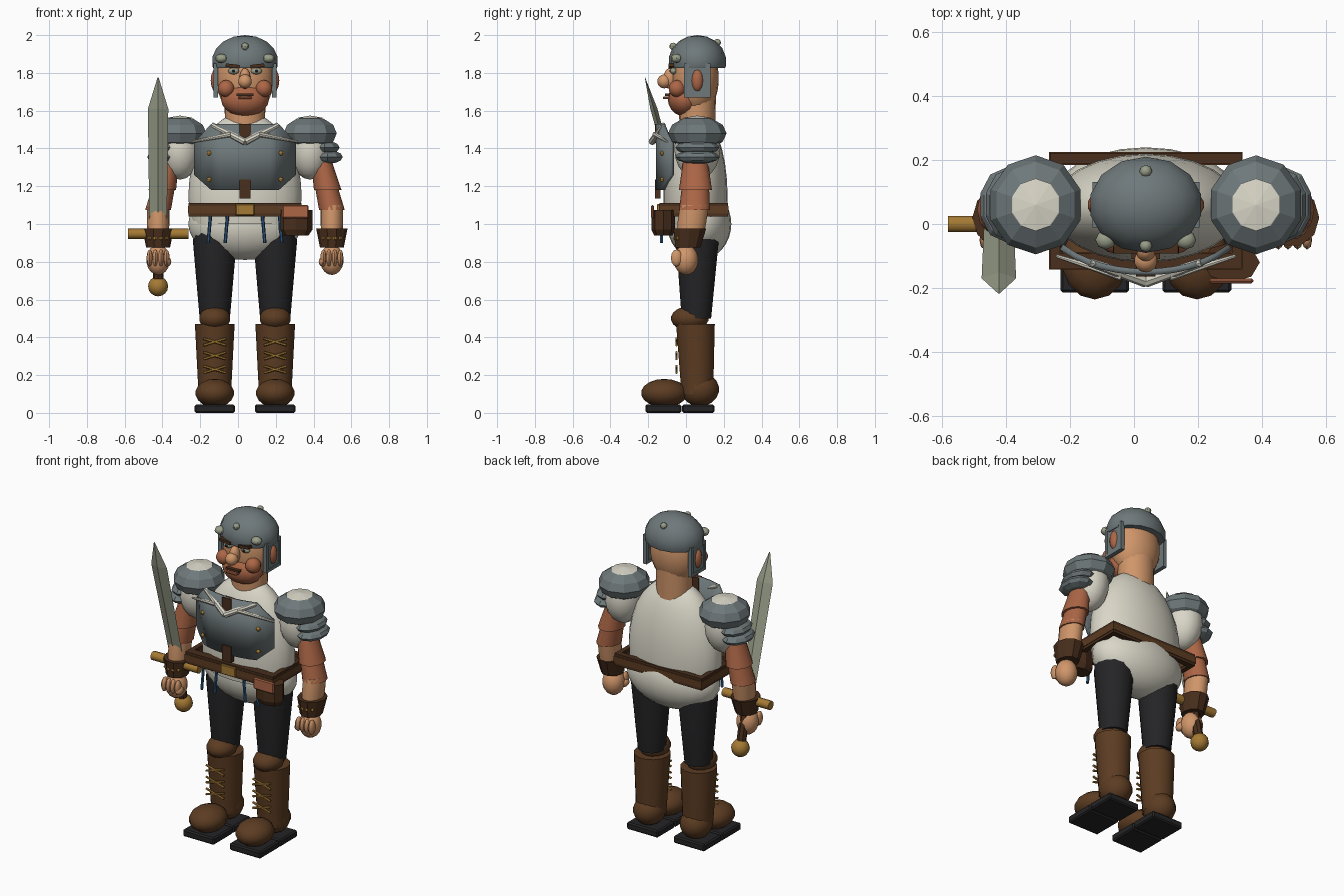
import bpy, bmesh
from math import sin, cos, tau, sqrt, radians
from mathutils import Vector, Matrix

if "Cube" in bpy.data.objects:
    bpy.data.objects.remove(bpy.data.objects["Cube"])


def material(name, code):
    """Make a flat material from a display colour code."""
    display = [channel / 255 for channel in bytes.fromhex(code)]
    colour = [((c + .055) / 1.055) ** 2.4 for c in display] + [1]
    made = bpy.data.materials.new(name)
    made.use_nodes = True
    made.diffuse_color = colour
    made.node_tree.nodes["Principled BSDF"].inputs["Base Color"].default_value = colour
    return made


cream = material("cream cloth", "dad7c8")
steel = material("steel", "6e787a")
skin = material("skin", "d0966a")
ruddy = material("ruddy cloth and cheeks", "ac6646")
brown = material("boot leather", "5c3c22")
dark = material("dark leather", "482e1c")
black = material("black cloth", "242426")
brass = material("brass", "a57a34")
pale = material("pale metal", "989d88")
blue = material("blue cord", "2d5882")

CENTRE = Matrix.Translation((.037, 0, 0))  # middle of the body
SIDES = (-1, 1)
LEG, ARM, SHOULDER = .16, .46, .345  # sideways distance of the limbs
DEPTH = .06  # how far back the spine lies


def finish(name, bm, mat, smooth=True):
    bmesh.ops.recalc_face_normals(bm, faces=bm.faces[:])
    bm.transform(CENTRE)
    mesh = bpy.data.meshes.new(name)
    bm.to_mesh(mesh)
    bm.free()
    mesh.materials.append(mat)
    part = bpy.data.objects.new(name, mesh)
    bpy.context.collection.objects.link(part)
    if smooth:
        bpy.ops.object.select_all(action="DESELECT")
        part.select_set(True)
        bpy.context.view_layer.objects.active = part
        bpy.ops.object.shade_smooth_by_angle(angle=radians(42))
    return part


def place(centre, size):
    return Matrix.Translation(centre) @ Matrix.Diagonal((*size, 1))


def ball(name, mat, centre, radii, sides=14, cut=None, smooth=True):
    """Ellipsoid, or a dome when everything below the cut height is removed."""
    bm = bmesh.new()
    bmesh.ops.create_uvsphere(bm, u_segments=sides, v_segments=max(6, sides * 2 // 3),
                              radius=1, matrix=place(centre, radii))
    if cut:
        cutting = bmesh.ops.bisect_plane(bm, geom=bm.verts[:] + bm.edges[:] + bm.faces[:], dist=1e-5,
                                         plane_co=(0, 0, cut), plane_no=(0, 0, 1), clear_inner=True)
        rim = [e for e in cutting["geom_cut"] if isinstance(e, bmesh.types.BMEdge)]
        bmesh.ops.contextual_create(bm, geom=rim)
    return finish(name, bm, mat, smooth)


def bead(name, mat, centre, radius, sides=8):
    return ball(name, mat, centre, (radius,) * 3, sides)


def box(name, mat, centre, size, bevel=0, tilt=0):
    bm = bmesh.new()
    turned = Matrix.Translation(centre) @ Matrix.Rotation(tilt, 4, "Y") @ Matrix.Diagonal((*size, 1))
    bmesh.ops.create_cube(bm, size=1, matrix=turned)
    if bevel:
        bmesh.ops.bevel(bm, geom=bm.edges[:], offset=bevel, segments=1, affect="EDGES")
    return finish(name, bm, mat, smooth=False)


def tube(name, mat, rings, depth=1, sides=14, smooth=True):
    """Skin over level ellipses given as (x, y, z, radius)."""
    bm = bmesh.new()
    loops = []
    for x, y, z, radius in rings:
        angles = [tau * step / sides for step in range(sides)]
        loops.append([bm.verts.new((x + radius * cos(a), y + radius * depth * sin(a), z)) for a in angles])
    for lower, upper in zip(loops, loops[1:]):
        for i in range(sides):
            bm.faces.new((lower[i - 1], lower[i], upper[i], upper[i - 1]))
    bm.faces.new(loops[0])
    bm.faces.new(loops[-1])
    return finish(name, bm, mat, smooth)


def rod(name, mat, start, end, radius, taper=1, sides=8):
    start, end = Vector(start), Vector(end)
    along = end - start
    bm = bmesh.new()
    aim = Matrix.Translation((start + end) / 2) @ along.to_track_quat("Z", "Y").to_matrix().to_4x4()
    bmesh.ops.create_cone(bm, cap_ends=True, segments=sides, radius1=radius, radius2=radius * taper,
                          depth=along.length, matrix=aim)
    return finish(name, bm, mat)


# Tunic
ball("tunic_chest", cream, (0, .05, 1.15), (.3, .17, .44), sides=24, cut=1)
ball("tunic_skirt", cream, (0, .07, 1), (.3, .17, .19), sides=24)


# Breastplate, bent around the chest, with stepped corners
def plate_front(x):
    return .05 - .2 * sqrt(1 - (x * 3) ** 2)


bm = bmesh.new()
columns = []
for step in range(-6, 7):
    x = step * .044
    corner = max(0, abs(step) - 4)
    heights = (1.18 + corner * .04, 1.53 - corner * .05)
    columns.append([bm.verts.new((x, plate_front(x), z)) for z in heights])
for first, second in zip(columns, columns[1:]):
    bm.faces.new((first[0], second[0], second[1], first[1]))
breastplate = finish("breastplate", bm, steel)
thickness = breastplate.modifiers.new("thickness", "SOLIDIFY")
thickness.thickness = .02
thickness.offset = 0
for height in (1.185, 1.48):
    box("plate_strap", dark, (0, -.15, height), (.06, .03, .1))

# Belt: a dark frame with a lighter middle band
belt = 1.075
for tall, grow, mat in ((.072, 0, dark), (.04, .006, brown)):
    box("belt_front", mat, (0, -.115, belt), (.6 + grow, .05 + grow, tall))
    box("belt_back", mat, (0, .205, belt), (.6 + grow, .035 + grow, tall))
    for side in SIDES:
        box("belt_side", mat, (side * .285, .045, belt), (.03 + grow, .32, tall))
box("buckle", brass, (0, -.146, belt), (.1, .016, .06), bevel=.004)

# Pouch on the left hip
pouch = .267
tube("pouch", dark, [(pouch, -.12, .94, .07), (pouch, -.12, .97, .09), (pouch, -.12, belt, .09)],
     depth=.7, sides=8, smooth=False)
box("pouch_flap", ruddy, (pouch, -.178, belt - .01), (.14, .016, .07), bevel=.006)

# Cords, necklace and rivets on the front of the body
for side in SIDES:
    for cord in (.09, .18):
        rod("belt_cord", blue, (side * cord, -.13, belt), (side * (cord + .015), -.13, .9), .009, sides=6)
    rod("necklace_bone", cream, (0, -.18, 1.435), (side * .175, -.12, 1.525), .019, taper=.7)
    rod("necklace_tusk", cream, (side * .075, -.165, 1.475), (side * .28, -.1, 1.435), .014, taper=.4)
    for height in (1.235, 1.375):
        bead("plate_rivet", brass, (side * .19, plate_front(.19) - .01, height), .013)

# Head
tube("neck", skin, [(0, DEPTH, 1.5, .105), (0, DEPTH, 1.7, .11)], depth=.9, sides=20)
ball("head", skin, (0, .05, 1.77), (.153, .124, .2), sides=20)
ball("beard", ruddy, (0, -.008, 1.66), (.127, .088, .09), sides=16)
ball("nose_bridge", skin, (0, -.085, 1.77), (.03, .035, .055))
bead("nose_tip", skin, (0, -.115, 1.755), .037, sides=14)
box("mouth", dark, (0, -.095, 1.684), (.09, .03, .012))
box("lip", ruddy, (0, -.1, 1.668), (.075, .045, .014), bevel=.004)

# Helmet
ball("helmet", steel, (0, DEPTH, 1.86), (.18, .153, .14), cut=1.825)
bead("crown_stud_front", pale, (0, -.068, 1.94), .02)
bead("crown_stud_back", pale, (0, .165, 1.96), .02)

eyes, guard = 1.81, Vector((.155, DEPTH, 1.76))
for side in SIDES:
    bead("cheek", ruddy, (side * .1, -.047, 1.717), .045, sides=14)
    ball("eye", pale, (side * DEPTH, -.066, eyes), (.03, .018, .018))
    bead("pupil", black, (side * DEPTH, -.078, eyes), .01)
    box("eyebrow", dark, (side * .065, -.078, eyes + .027), (.075, .03, .018), tilt=side * -.12)
    ball("helmet_stud", pale, (side * .125, -.05, 1.877), (.033, .03, .024), sides=8)
    # Cheek guard with a raised frame around the ear
    spot = guard * 1
    spot.x *= side
    box("cheek_guard", steel, spot, (.016, .14, .18))
    ball("ear", ruddy, spot, (.028, .033, DEPTH), sides=10)
    for edge in SIDES:
        box("guard_post", steel, spot + Vector((0, edge * .062, 0)), (.025, .018, .18))
        box("guard_rail", steel, spot + Vector((0, 0, edge * .081)), (.025, .14, .018))

for side in SIDES:
    # Shoulder armour: faceted dome, pale cap and two plates below
    shoulder, arm, leg = side * SHOULDER, side * ARM, side * LEG
    ball("pauldron", steel, (shoulder, DEPTH, 1.48), (.148, .155, .09), sides=10, cut=1.42, smooth=False)
    ball("pauldron_cap", cream, (shoulder, DEPTH, 1.48), (.15, .16, .094), sides=10, cut=1.56, smooth=False)
    for out, height in ((.42, 1.405), (.437, 1.355)):
        ball("pauldron_plate", steel, (side * out, DEPTH, height), (.085, .117, .037), sides=10, smooth=False)

    # Arm
    ball("sleeve", cream, (shoulder, DEPTH, 1.4), (.11, .122, .165), sides=16)
    tube("upper_arm_wrap", ruddy, [(arm - side * .055, .05, 1.33, .055), (arm - side * .022, .05, 1.18, .073)],
         depth=1.2, sides=12)
    tube("lower_arm_wrap", ruddy, [(arm - side * .03, .05, 1.2, .06), (arm, .045, belt, .068)],
         depth=1.2, sides=12)
    tube("forearm", skin, [(arm, .045, 1.1, DEPTH), (arm, .03, 1, DEPTH), (arm, .02, .9, .05)], depth=1.3)
    tube("cuff", dark, [(arm, .01, .875, .063), (arm, .02, .975, .083)], depth=1.1, sides=10, smooth=False)
    ball("hand", skin, (arm, 0, .81), (.064, .065, .08))
    ball("thumb", skin, (side * .41, -.04, .8), (.02, .035, .025), sides=8)
    for place_along in (-1.5, -.5, .5, 1.5):
        across = arm + place_along * .03
        ball("finger", skin, (across, -.05, .82), (.016, .03, .045), sides=8)
        bead("cuff_stud", brass, (across, -.065 + abs(place_along) * .014, .925), .01, sides=6)

    # Leg and boot
    tube("trouser_leg", black, [(leg, .055, .5, .08), (leg, DEPTH, .9, .115), (leg, DEPTH, 1, .11)])
    ball("knee_flap", brown, (leg, .02, .5), (.085, .1, .065))
    tube("boot_shaft", brown, [(leg, DEPTH, .1, .086), (leg, .05, .47, .105)])
    ball("boot_heel", brown, (leg, .073, .125), (.092, .102, .09))
    ball("boot_toe", brown, (leg, -.115, .105), (.105, .123, .075))
    box("sole_front", black, (leg, -.12, .022), (.215, .19, .044), bevel=.008)
    box("sole_heel", black, (leg, .065, .022), (.215, .17, .044), bevel=.008)
    for row in range(3):
        for slant in (-.018, .018):
            lace = .23 + row * .073
            rod("boot_lace", brass, (leg - DEPTH, -.05, lace - slant), (leg + DEPTH, -.05, lace + slant),
                .007, sides=6)

# Sword in the right hand, leaning forward
hilt = .948
tube("sword_blade", pale, [(-ARM, .01, hilt, .046), (-ARM, -.17, 1.61, .054), (-ARM, -.217, 1.775, .003)],
     depth=.35, sides=4, smooth=False)
rod("sword_guard", brass, (-ARM - LEG, 0, hilt), (-ARM + LEG, 0, hilt), .027, sides=10)
rod("sword_grip", dark, (-ARM, .01, hilt), (-ARM, .065, .69), .028)
bead("sword_pommel", brass, (-ARM, .07, .67), .053, sides=12)
